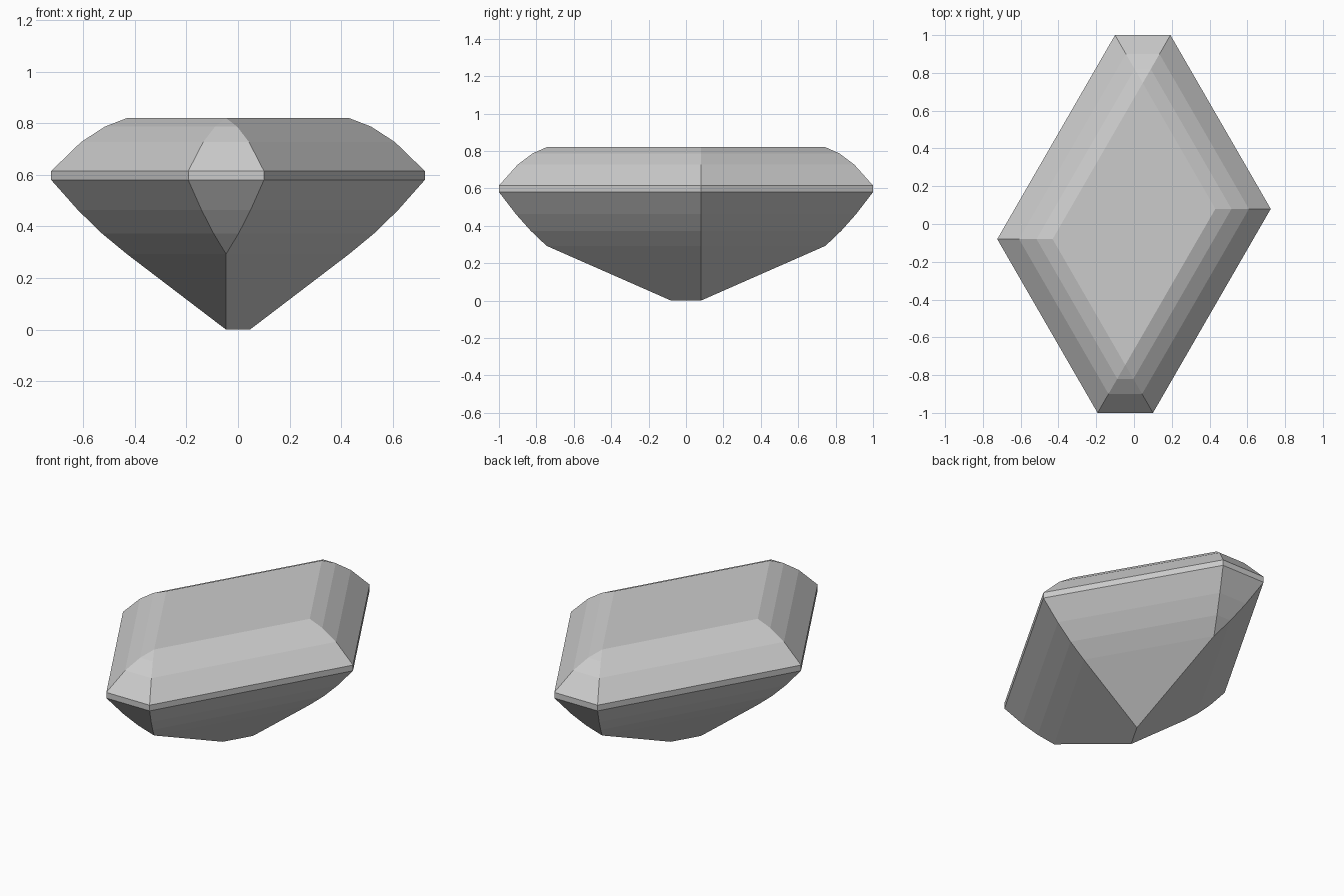
import bpy
import bmesh
from math import sqrt

cube = bpy.data.objects.get("Cube")
if cube:
    bpy.data.objects.remove(cube, do_unlink=True)


def outline(inset):
    """Six-sided girdle outline moved inward; the short ends vanish when used up."""
    a, b = 0.587 - inset, 0.667 - inset      # long side distances from the centre
    c = min(1.0 - inset, a + b)              # short end distance
    half = [(-(2 * b - c) / sqrt(3), -c),
            ((2 * a - c) / sqrt(3), -c),
            ((a + b) / sqrt(3), b - a)]
    return half + [(-x, -y) for x, y in half]


# Cut profile from keel to table: (inset, height)
profile = [(0.587, 0.0), (0.254, 0.293), (0.17, 0.373), (0.09, 0.463),
           (0.0, 0.58), (0.0, 0.615), (0.10, 0.727), (0.18, 0.787), (0.254, 0.82)]

bm = bmesh.new()
rings = [[bm.verts.new((x, y, z)) for x, y in outline(t)] for t, z in profile]

# Facets between neighbouring outlines
for low, high in zip(rings, rings[1:]):
    for i in range(6):
        j = (i + 1) % 6
        bm.faces.new((low[i], low[j], high[j], high[i]))

# Table on top; the outline closes to a keel line below
bm.faces.new(rings[-1])
bmesh.ops.remove_doubles(bm, verts=bm.verts, dist=0.002)
bmesh.ops.dissolve_degenerate(bm, edges=bm.edges, dist=0.001)
bmesh.ops.recalc_face_normals(bm, faces=bm.faces)

mesh = bpy.data.meshes.new("gemstone")
bm.to_mesh(mesh)
bm.free()
gem = bpy.data.objects.new("gemstone", mesh)
bpy.context.collection.objects.link(gem)

# Single pale grey stone
grey = bpy.data.materials.new("pale_grey")
grey.use_nodes = True
colour = (0.6, 0.6, 0.6, 1.0)
grey.diffuse_color = colour
grey.node_tree.nodes["Principled BSDF"].inputs["Base Color"].default_value = colour
mesh.materials.append(grey)
